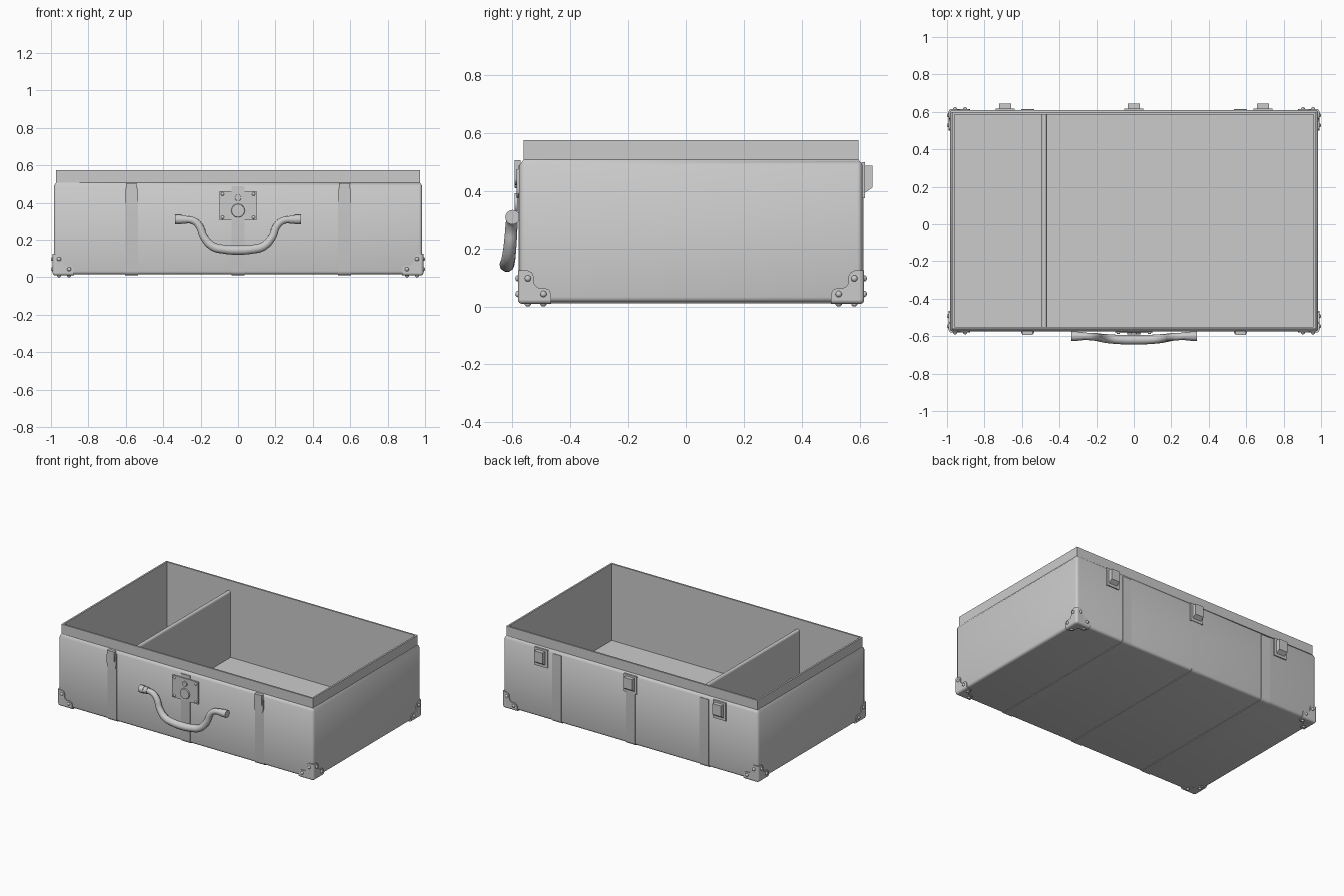
import bpy, bmesh, math
from mathutils import Vector, Matrix

if "Cube" in bpy.data.objects:
    bpy.data.objects.remove(bpy.data.objects["Cube"])

X, Y, Z = Vector((1, 0, 0)), Vector((0, 1, 0)), Vector((0, 0, 1))
CY, HX, HY, Z0 = 0.0175, 0.985, 0.5925, 0.015   # body centre, half sizes, underside


def finish(name, bm, smooth=True):
    bmesh.ops.recalc_face_normals(bm, faces=bm.faces[:])
    me = bpy.data.meshes.new(name)
    bm.to_mesh(me)
    bm.free()
    ob = bpy.data.objects.new(name, me)
    bpy.context.collection.objects.link(ob)
    if smooth:
        bpy.ops.object.select_all(action='DESELECT')
        ob.select_set(True)
        bpy.context.view_layer.objects.active = ob
        bpy.ops.object.shade_smooth_by_angle(angle=math.radians(35))
    return ob


def prism(bm, pts, origin, u, v, extrude):
    """Extrude a 2D outline lying in the u/v plane."""
    vs = [bm.verts.new(Vector(origin) + u * a + v * b) for a, b in pts]
    f = bm.faces.new(vs)
    r = bmesh.ops.extrude_face_region(bm, geom=[f], use_keep_orig=True)
    top = [g for g in r['geom'] if isinstance(g, bmesh.types.BMVert)]
    bmesh.ops.translate(bm, verts=top, vec=extrude)


def rect(x0, x1, z0, z1):
    return [(x0, z0), (x1, z0), (x1, z1), (x0, z1)]


def cyl(bm, centre, axis, r, length, r2=None, seg=20):
    m = Matrix.Translation(centre) @ axis.to_track_quat('Z', 'Y').to_matrix().to_4x4()
    bmesh.ops.create_cone(bm, cap_ends=True, segments=seg, radius1=r,
                          radius2=r if r2 is None else r2, depth=length, matrix=m)


def ball(bm, centre, r, axis=None, squash=1.0):
    m = Matrix.Translation(centre)
    if axis is not None:
        m = m @ axis.to_track_quat('Z', 'Y').to_matrix().to_4x4() @ Matrix.Diagonal((1, 1, squash, 1))
    bmesh.ops.create_uvsphere(bm, u_segments=12, v_segments=8, radius=r, matrix=m)


# Case body: lofted rectangles from the underside, over the lip, down to the floor
bm = bmesh.new()
rings = []
for inset, z in [(0, Z0), (0, 0.49), (0.013, 0.508), (0.013, 0.575), (0.025, 0.575), (0.025, 0.04)]:
    hx, hy = HX - inset, HY - inset
    rings.append([bm.verts.new((sx * hx, CY + sy * hy, z))
                  for sx, sy in ((-1, -1), (1, -1), (1, 1), (-1, 1))])
for a, b in zip(rings, rings[1:]):
    for i in range(4):
        bm.faces.new((a[i], a[(i + 1) % 4], b[(i + 1) % 4], b[i]))
bm.faces.new(rings[0])
bm.faces.new(rings[-1])
r0, r1 = rings[0], rings[1]
edges = [bm.edges.get((r0[i], r0[(i + 1) % 4])) for i in range(4)]
edges += [bm.edges.get((r0[i], r1[i])) for i in range(4)]
bmesh.ops.bevel(bm, geom=edges, offset=0.018, segments=4, profile=0.5, affect='EDGES')
finish("case_body", bm)

# Divider panel with a rounded top edge
bm = bmesh.new()
prof = [(-0.014, 0.035), (0.014, 0.035)]
prof += [(0.014 * math.cos(t * math.pi / 6), 0.491 + 0.014 * math.sin(t * math.pi / 6)) for t in range(7)]
prism(bm, prof, (-0.48, CY - HY + 0.02, 0), X, Z, Y * (2 * HY - 0.04))
finish("divider", bm)


# Bands wrapping front, underside and back
def u_path(off):
    pts = [(-HY - off, 0.488)]
    r = 0.018 + off
    for s in (-1, 1):
        arc = []
        for k in range(5):
            a = k * math.pi / 8
            arc.append((s * (HY - 0.018 + r * math.cos(a)), Z0 + 0.018 - r * math.sin(a)))
        pts += arc if s < 0 else arc[::-1]
    return pts + [(HY + off, 0.488)]


for i, x in enumerate((-0.57, 0, 0.57)):
    bm = bmesh.new()
    prism(bm, u_path(0.004) + u_path(-0.004)[::-1], (x - 0.035, CY, 0), Y, Z, X * 0.07)
    finish(f"band_{i + 1}", bm)

# Corner protectors: three lobed plates, rounded edges and rivets
half = [(0.115, 0.009), (0.115, 0.034), (0.108, 0.048), (0.095, 0.054), (0.075, 0.054), (0.065, 0.058)]
outline = [(0.015, 0.015)] + [(a, max(b, 0.015)) for a, b in half] + \
          [(max(b, 0.015), a) for a, b in half[::-1]]
R, OFF = 0.015, 0.006
for sx in (-1, 1):
    for sy in (-1, 1):
        bm = bmesh.new()
        c = Vector((sx * (HX + OFF), CY + sy * (HY + OFF), Z0 - OFF))
        dirs = [X * -sx, Y * -sy, Z]
        mid = c + (dirs[0] + dirs[1] + dirs[2]) * R
        ball(bm, mid, R)
        for k in range(3):
            n, u, v = dirs[k], dirs[(k + 1) % 3], dirs[(k + 2) % 3]
            prism(bm, outline, c, u, v, n * 0.014)
            cyl(bm, mid + n * 0.05, n, R, 0.1)
            for a, b in ((0.088, 0.034), (0.034, 0.088)):
                ball(bm, c + u * a + v * b, 0.011, n, 0.85)
        finish(f"corner_{'left' if sx < 0 else 'right'}_{'front' if sy < 0 else 'back'}", bm)

FY = CY - HY   # front face
BY = CY + HY   # back face

# Front latches: rounded lower lever and upper hook plate
lever = [(0.035, 0.475), (-0.035, 0.475)] + \
        [(-0.035 * math.cos(k * math.pi / 8), 0.41 - 0.035 * math.sin(k * math.pi / 8)) for k in range(9)]
tongue = [(0.028, 0.506), (-0.028, 0.506)] + \
         [(-0.028 * math.cos(k * math.pi / 8), 0.445 - 0.024 * math.sin(k * math.pi / 8)) for k in range(9)]
for side, x in (("left", -0.57), ("right", 0.57)):
    bm = bmesh.new()
    prism(bm, lever, (x, FY + 0.003, 0), X, Z, Y * -0.014)
    prism(bm, tongue, (x, FY + 0.003, 0), X, Z, Y * -0.021)
    finish(f"latch_{side}", bm)

# Lock plate with two discs and corner rivets
bm = bmesh.new()
prism(bm, rect(-0.1, 0.1, 0.308, 0.463), (0, FY + 0.004, 0), X, Z, Y * -0.013)
cyl(bm, (0, FY - 0.01, 0.358), -Y, 0.038, 0.014, 0.034, 28)
cyl(bm, (0, FY - 0.01, 0.427), -Y, 0.018, 0.014, 0.016)
for x in (-0.083, 0.083):
    for z in (0.322, 0.447):
        ball(bm, (x, FY - 0.009, z), 0.009, Y, 0.6)
finish("lock_plate", bm)

# Carrying handle: swept grip with varying thickness
side = [(0.325, -0.600, 0.31, 0.018), (0.275, -0.600, 0.31, 0.019), (0.235, -0.602, 0.302, 0.020),
        (0.205, -0.604, 0.272, 0.021), (0.182, -0.608, 0.215, 0.022), (0.135, -0.614, 0.165, 0.024),
        (0.07, -0.618, 0.149, 0.025)]
path = [(-x, y, z, r) for x, y, z, r in side] + [(0, -0.619, 0.145, 0.026)] + side[::-1]
cu = bpy.data.curves.new("handle_grip", 'CURVE')
cu.dimensions = '3D'
cu.bevel_depth = 1.0
cu.bevel_resolution = 3
cu.resolution_u = 5
cu.use_fill_caps = True
sp = cu.splines.new('BEZIER')
sp.bezier_points.add(len(path) - 1)
for p, (x, y, z, r) in zip(sp.bezier_points, path):
    p.co = (x, y, z)
    p.radius = r
    p.handle_left_type = p.handle_right_type = 'AUTO'
grip = bpy.data.objects.new("handle_grip", cu)
bpy.context.collection.objects.link(grip)
bpy.ops.object.select_all(action='DESELECT')
grip.select_set(True)
bpy.context.view_layer.objects.active = grip
bpy.ops.object.convert(target='MESH')
bpy.ops.object.shade_smooth_by_angle(angle=math.radians(40))

# Handle end ferrules
for name, s in (("left", -1), ("right", 1)):
    bm = bmesh.new()
    cyl(bm, (s * 0.319, -0.600, 0.31), X, 0.025, 0.034)
    cyl(bm, (s * 0.29, -0.600, 0.31), X, 0.022, 0.03)
    finish(f"handle_end_{name}", bm)

# Rear hinges: backing plate and wedge-bottomed block
for i, x in enumerate((-0.69, 0, 0.69)):
    bm = bmesh.new()
    prism(bm, rect(-0.05, 0.05, 0.375, 0.5), (x, BY - 0.003, 0), X, Z, Y * 0.011)
    prism(bm, [(0, 0.388), (0.035, 0.412), (0.035, 0.487), (0, 0.487)],
          (x - 0.033, BY, 0), Y, Z, X * 0.066)
    finish(f"hinge_{i + 1}", bm, smooth=False)
